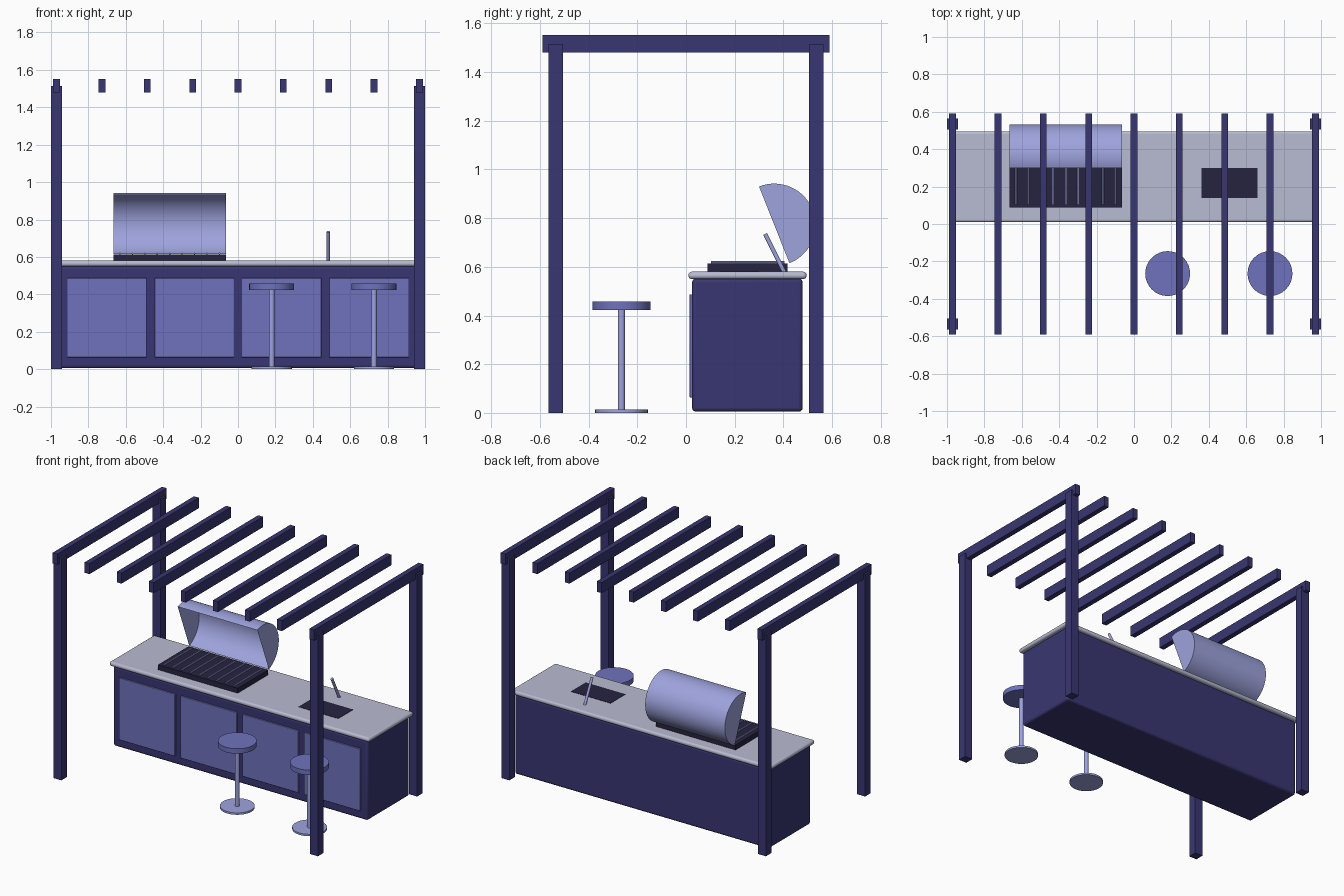
import bpy, bmesh, math
from mathutils import Vector

default = bpy.data.objects.get("Cube")
if default:
    bpy.data.objects.remove(default, do_unlink=True)


def material(name, rgb):
    """Flat material from 0-255 display values, stored as linear."""
    lin = [((c / 255 + 0.055) / 1.055) ** 2.4 for c in rgb] + [1.0]
    mat = bpy.data.materials.new(name)
    mat.use_nodes = True
    mat.diffuse_color = lin
    mat.node_tree.nodes["Principled BSDF"].inputs["Base Color"].default_value = lin
    return mat


FRAME = material("dark indigo", (57, 54, 113))
PANEL = material("violet", (110, 114, 188))
METAL = material("pale steel blue", (158, 163, 221))
STONE = material("light grey stone", (185, 187, 210))
BLACK = material("near black", (37, 36, 64))


def box(name, lo, hi, mat, bevel=0.0):
    """Box between two corners, with optional rounded edges."""
    lo, hi = Vector(lo), Vector(hi)
    bpy.ops.mesh.primitive_cube_add(size=1, location=(lo + hi) / 2)
    ob = bpy.context.object
    ob.name = name
    ob.scale = hi - lo
    bpy.ops.object.transform_apply(location=False, rotation=False, scale=True)
    ob.data.materials.append(mat)
    if bevel:
        mod = ob.modifiers.new("Rounded edges", "BEVEL")
        mod.width = bevel
        mod.segments = 4
        bpy.ops.object.shade_smooth_by_angle()
    return ob


def rod(name, a, b, radius, mat, sides=32):
    """Cylinder running from point a to point b."""
    a, b = Vector(a), Vector(b)
    bpy.ops.mesh.primitive_cylinder_add(vertices=sides, radius=radius,
                                        depth=(b - a).length, location=(a + b) / 2)
    ob = bpy.context.object
    ob.name = name
    ob.rotation_euler = (b - a).to_track_quat("Z", "Y").to_euler()
    ob.data.materials.append(mat)
    bpy.ops.object.shade_smooth_by_angle()
    return ob


# Pergola posts and roof beams
for sx, side in ((-1, "right"), (1, "left")):
    for sy, end in ((-1, "front"), (1, "back")):
        x, y = sx * 0.97, sy * 0.535
        box(f"{end}_{side}_post", (x - 0.03, y - 0.03, 0),
            (x + 0.03, y + 0.03, 1.515), FRAME)
for i in range(9):
    x = (i - 4) * 0.2425
    box(f"roof_beam_{i + 1}", (x - 0.018, -0.59, 1.48), (x + 0.018, 0.59, 1.552), FRAME)

# Counter: cabinet, worktop and four doors
box("cabinet", (-0.962, 0.025, 0.005), (0.962, 0.479, 0.552), FRAME, 0.016)
box("worktop", (-0.982, 0.01, 0.55), (0.982, 0.495, 0.58), STONE, 0.013)
for i in range(4):
    x = (i - 1.5) * 0.4667
    box(f"cabinet_door_{i + 1}", (x - 0.212, 0.015, 0.063),
        (x + 0.212, 0.035, 0.487), PANEL, 0.003)

# Grill tray and grate
GX0, GX1 = -0.666, -0.064
box("grill_tray", (GX0, 0.088, 0.578), (GX1, 0.416, 0.614), BLACK)
for i in range(9):
    x = -0.365 + (i - 4) * 0.0665
    rod(f"grate_bar_{i + 1}", (x, 0.103, 0.618), (x, 0.405, 0.618), 0.005, METAL, 8)

# Open grill lid: hollow half cylinder with closed ends, tipped back
hinge, lip = Vector((0, 0.425, 0.615)), Vector((0, 0.30, 0.93))
centre, arm = (hinge + lip) / 2, (lip - hinge) / 2
start = math.atan2(arm.z, arm.y)
bm = bmesh.new()
rims = []
for x in (GX0, GX1):
    rim = []
    for k in range(33):
        t = start - math.pi * k / 32
        rim.append(bm.verts.new((x, centre.y + arm.length * math.cos(t),
                                 centre.z + arm.length * math.sin(t))))
    rims.append(rim)
    bm.faces.new(rim)
for k in range(32):
    bm.faces.new((rims[0][k], rims[0][k + 1], rims[1][k + 1], rims[1][k]))
bmesh.ops.recalc_face_normals(bm, faces=bm.faces)
mesh = bpy.data.meshes.new("grill_lid")
bm.to_mesh(mesh)
bm.free()
mesh.materials.append(METAL)
lid = bpy.data.objects.new("grill_lid", mesh)
bpy.context.collection.objects.link(lid)
bpy.ops.object.select_all(action="DESELECT")
lid.select_set(True)
bpy.context.view_layer.objects.active = lid
bpy.ops.object.shade_smooth_by_angle()

# Sink plate and leaning tap
box("sink", (0.36, 0.14, 0.576), (0.66, 0.30, 0.582), BLACK)
rod("tap", (0.482, 0.405, 0.575), (0.482, 0.325, 0.735), 0.009, METAL, 16)

# Two round stools
for x, side in ((0.18, "right"), (0.727, "left")):
    y = -0.265
    rod(f"{side}_stool_base", (x, y, 0), (x, y, 0.013), 0.108, METAL)
    rod(f"{side}_stool_pole", (x, y, 0.01), (x, y, 0.425), 0.015, METAL, 16)
    rod(f"{side}_stool_seat", (x, y, 0.423), (x, y, 0.457), 0.12, PANEL)
